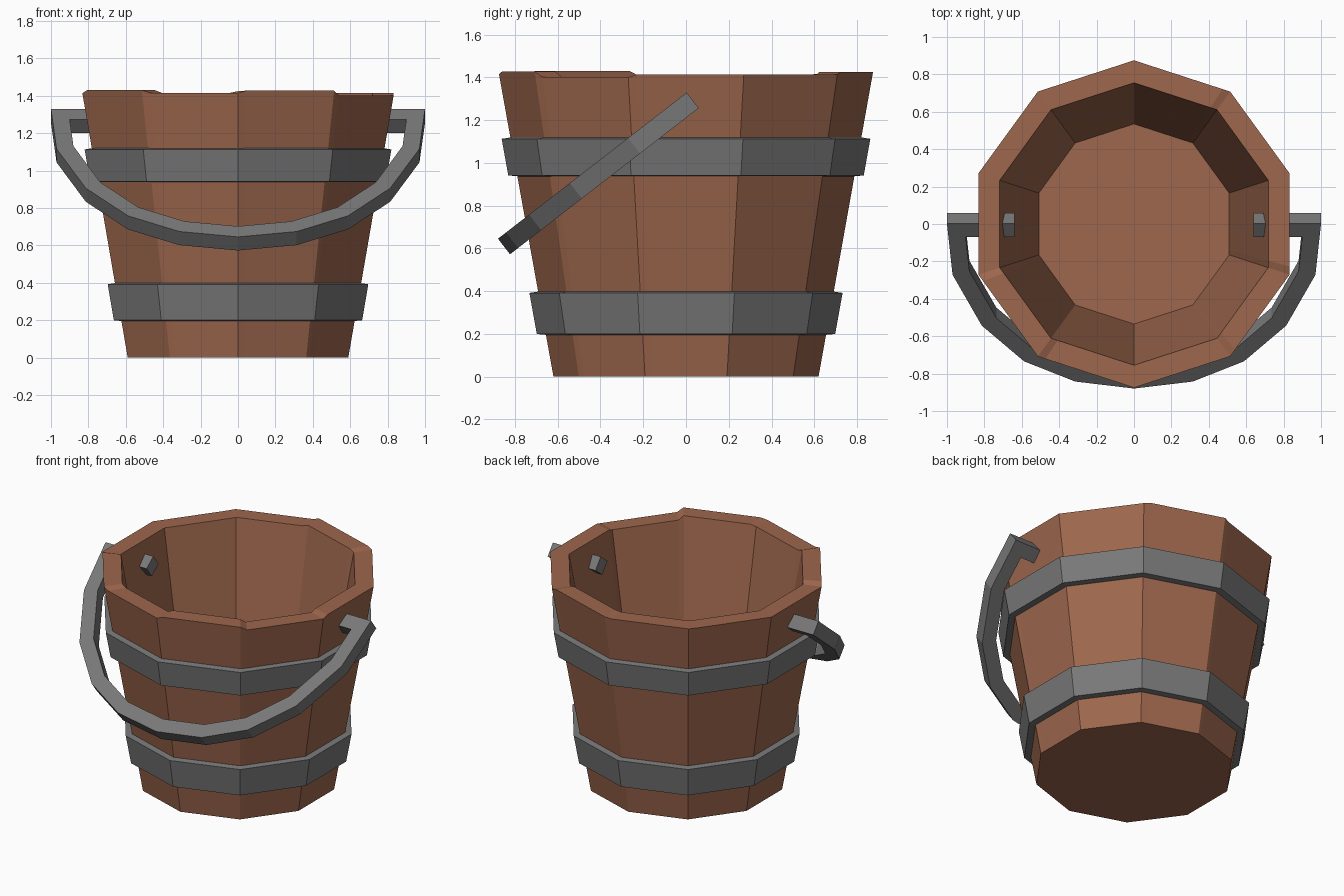
import bpy, math
from mathutils import Vector

if "Cube" in bpy.data.objects:
    bpy.data.objects.remove(bpy.data.objects["Cube"])

SIDES = 10


def material(name, rgb):
    m = bpy.data.materials.new(name)
    m.diffuse_color = (*rgb, 1)
    m.use_nodes = True
    m.node_tree.nodes["Principled BSDF"].inputs["Base Color"].default_value = m.diffuse_color
    return m


wood = material("brown wood", (0.34, 0.135, 0.074))
iron = material("grey iron", (0.19, 0.19, 0.19))


def make_object(name, verts, faces, mat):
    me = bpy.data.meshes.new(name)
    me.from_pydata([tuple(v) for v in verts], [], faces)
    me.materials.append(mat)
    ob = bpy.data.objects.new(name, me)
    bpy.context.collection.objects.link(ob)
    return ob


def bridge(n, a, b):
    """Quads joining ring a to ring b, each with n points."""
    return [(a * n + i, a * n + (i + 1) % n, b * n + (i + 1) % n, b * n + i) for i in range(n)]


def corner(i, r):
    a = math.radians(90) + i * math.tau / SIDES
    return Vector((r * math.cos(a), r * math.sin(a), 0))


# Bucket: tapered ten-sided tub, each stave with its own rim height
heights = [1.416, 1.414, 1.414, 1.43, 1.416, 1.427, 1.402, 1.414, 1.414, 1.425]


def tub_ring(r, z=None):
    pts = []
    for i in range(SIDES):
        a, b = corner(i, r), corner(i + 1, r)
        for p, h in ((a, heights[i - 1]), (a.lerp(b, 0.08), heights[i])):
            pts.append(Vector((p.x, p.y, h if z is None else z)))
    return pts


n = SIDES * 2
verts = tub_ring(0.62, 0) + tub_ring(0.875) + tub_ring(0.755) + tub_ring(0.535, 0.2)
faces = bridge(n, 0, 1) + bridge(n, 1, 2) + bridge(n, 2, 3)
faces += [tuple(reversed(range(n))), tuple(range(3 * n, 4 * n))]
make_object("bucket", verts, faces, wood)


# Iron hoops that follow the taper of the tub
def hoop(name, z0, z1):
    wall = lambda z: 0.62 + 0.18 * z
    profile = [(wall(z0) + 0.042, z0), (wall(z1) + 0.042, z1),
               (wall(z1) - 0.01, z1 + 0.008), (wall(z0) - 0.01, z0 - 0.005)]
    vs = [corner(i, r) + Vector((0, 0, z)) for r, z in profile for i in range(SIDES)]
    fs = [f for k in range(4) for f in bridge(SIDES, k, (k + 1) % 4)]
    make_object(name, vs, fs, iron)


hoop("lower_hoop", 0.20, 0.392)
hoop("upper_hoop", 0.942, 1.113)

# Handle: square bar swept along a mirrored path in a tilted plane
half = [(0.64, 0), (0.95, 0), (0.925, 0.29), (0.775, 0.62), (0.56, 0.85), (0.30, 0.98)]
path = [Vector(p) for p in half] + [Vector((0, 1.025))] + [Vector((-x, s)) for x, s in reversed(half)]
down = Vector((0, -0.79, -0.612))
normal = Vector((0, -0.612, 0.79))
pivot = Vector((0, -0.005, 1.265))
w = 0.046
verts = []
for i, p in enumerate(path):
    d0 = (p - path[max(i - 1, 0)]) if i else path[1] - p
    d1 = (path[i + 1] - p) if i < len(path) - 1 else d0
    n0, n1 = (Vector((-d.y, d.x)).normalized() for d in (d0, d1))
    m = (n0 + n1).normalized()
    m *= w / m.dot(n0)
    for a, b in ((1, 1), (1, -1), (-1, -1), (-1, 1)):
        q = p + m * a
        verts.append(pivot + Vector((q.x, 0, 0)) + down * q.y + normal * (b * w))
faces = [f for k in range(len(path) - 1) for f in bridge(4, k, k + 1)]
e = 4 * (len(path) - 1)
faces += [(3, 2, 1, 0), (e, e + 1, e + 2, e + 3)]
handle = make_object("handle", verts, faces, iron)

# Make all face directions point outward
import bmesh
for ob in bpy.context.collection.objects:
    bm = bmesh.new()
    bm.from_mesh(ob.data)
    bmesh.ops.recalc_face_normals(bm, faces=bm.faces)
    bm.to_mesh(ob.data)
    bm.free()
